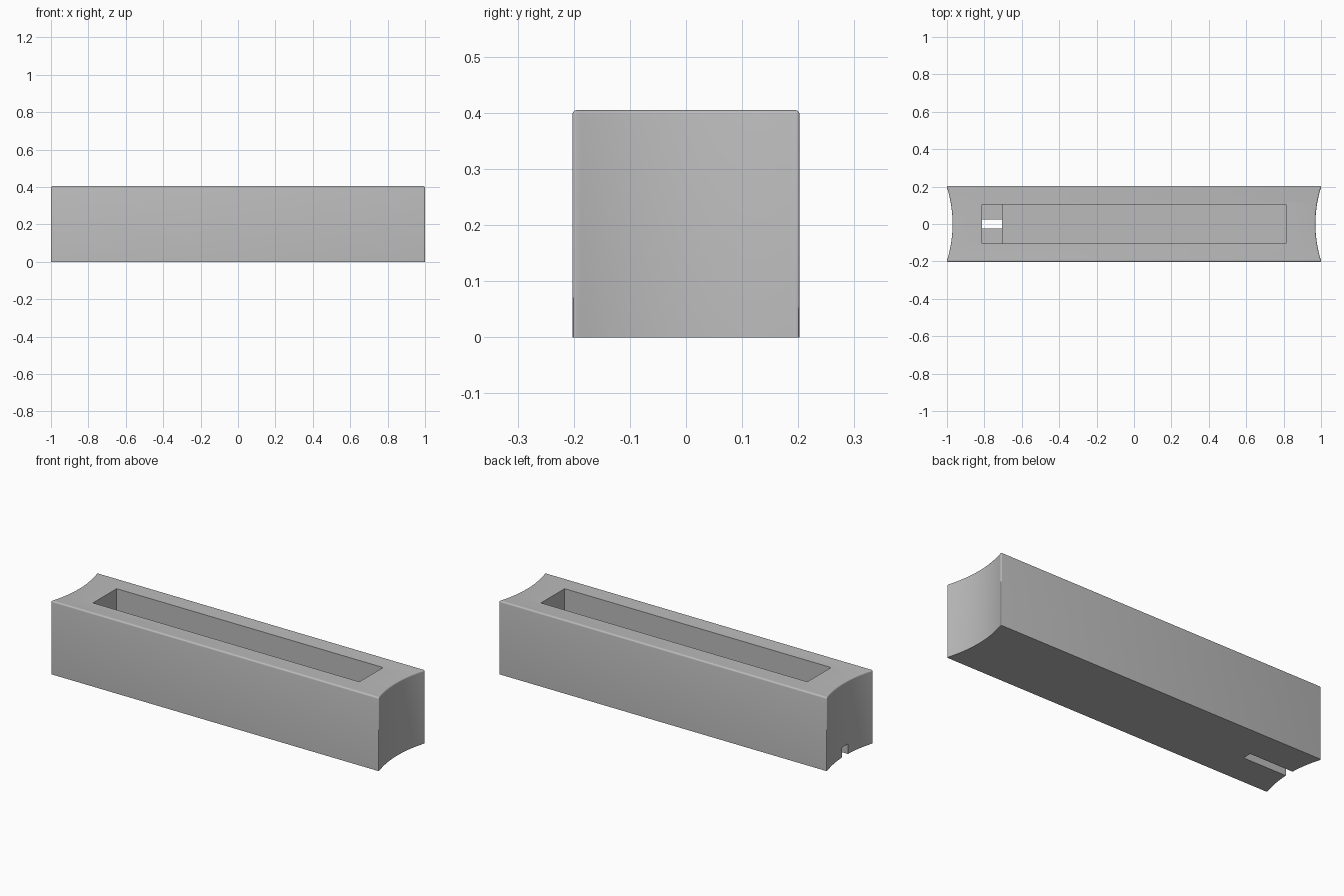
import bpy, bmesh, math

cube = bpy.data.objects.get("Cube")
if cube:
    bpy.data.objects.remove(cube, do_unlink=True)

LENGTH, WIDTH, HEIGHT = 2.004, 0.405, 0.405
SAG, STEPS = 0.032, 24

grey = bpy.data.materials.new("plain_grey")
grey.use_nodes = True
colour = (0.5, 0.5, 0.5, 1)
grey.diffuse_color = colour
grey.node_tree.nodes["Principled BSDF"].inputs["Base Color"].default_value = colour


def make_object(name, bm):
    mesh = bpy.data.meshes.new(name)
    bmesh.ops.recalc_face_normals(bm, faces=bm.faces)
    bm.to_mesh(mesh)
    bm.free()
    mesh.materials.append(grey)
    obj = bpy.data.objects.new(name, mesh)
    bpy.context.collection.objects.link(obj)
    return obj


def box(name, x0, x1, half_y, z0, z1):
    bm = bmesh.new()
    bmesh.ops.create_cube(bm, size=1)
    for v in bm.verts:
        v.co.x = x0 + (v.co.x + 0.5) * (x1 - x0)
        v.co.y *= 2 * half_y
        v.co.z = z0 + (v.co.z + 0.5) * (z1 - z0)
    return make_object(name, bm)


# Body outline: straight sides, ends scooped by a circular arc
half = WIDTH / 2
radius = (half ** 2 + SAG ** 2) / (2 * SAG)
sweep = math.asin(half / radius)
outline = []
for side in (1, -1):
    for i in range(STEPS + 1):
        a = -sweep + 2 * sweep * i / STEPS
        x = LENGTH / 2 - SAG + radius * (1 - math.cos(a))
        outline.append((side * x, side * radius * math.sin(a)))

bm = bmesh.new()
base = bm.faces.new([bm.verts.new((x, y, 0)) for x, y in outline])
top = bmesh.ops.extrude_face_region(bm, geom=[base], use_keep_orig=True)
for v in top["geom"]:
    if isinstance(v, bmesh.types.BMVert):
        v.co.z = HEIGHT
bmesh.ops.recalc_face_normals(bm, faces=bm.faces)

# Small rounding on every sharp edge above the flat underside
edges = [e for e in bm.edges
         if max(v.co.z for v in e.verts) > 0.1
         and e.calc_face_angle(0) > math.radians(40)]
bmesh.ops.bevel(bm, geom=edges, offset=0.008, segments=4, profile=0.5,
                affect='EDGES', clamp_overlap=True)
body = make_object("scooped_block", bm)

# Long pocket, deeper well at its left-hand end, and cable slot out of that end
cutters = [
    box("pocket_cutter", -0.813, 0.813, 0.103, 0.13, 0.6),
    box("well_cutter", -0.813, -0.706, 0.103, 0.055, 0.5),
    box("slot_cutter", -1.2, -0.706, 0.025, -0.1, 0.0555),
]
bpy.context.view_layer.objects.active = body
for cutter in cutters:
    mod = body.modifiers.new(cutter.name, 'BOOLEAN')
    mod.operation = 'DIFFERENCE'
    mod.solver = 'EXACT'
    mod.object = cutter
    bpy.ops.object.modifier_apply(modifier=mod.name)
for cutter in cutters:
    bpy.data.objects.remove(cutter, do_unlink=True)

bpy.ops.object.select_all(action='DESELECT')
body.select_set(True)
bpy.ops.object.shade_smooth_by_angle(angle=math.radians(30))
